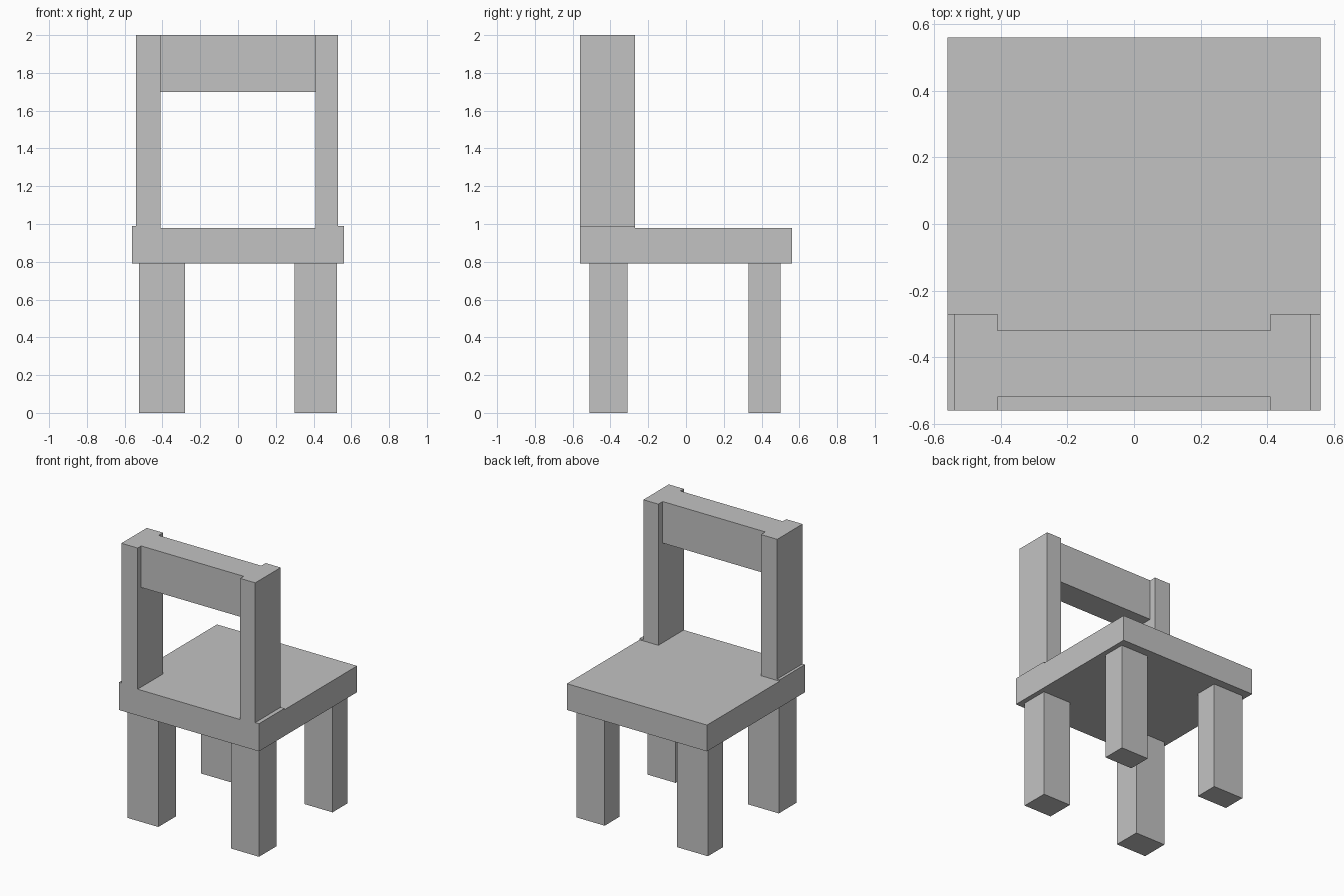
import bpy
import bmesh
from mathutils import Vector

cube = bpy.data.objects.get("Cube")
if cube:
    bpy.data.objects.remove(cube, do_unlink=True)

grey = bpy.data.materials.new("plain_grey")
grey.use_nodes = True
COLOUR = (0.545, 0.545, 0.545, 1)
grey.diffuse_color = COLOUR
grey.node_tree.nodes["Principled BSDF"].inputs["Base Color"].default_value = COLOUR


def box(name, x, y, z):
    """Flat-shaded box from its (min, max) extent on each axis."""
    low, high = (Vector(corner) for corner in zip(x, y, z))
    bm = bmesh.new()
    bmesh.ops.create_cube(bm, size=1)
    bmesh.ops.scale(bm, vec=high - low, verts=bm.verts)
    bmesh.ops.translate(bm, vec=(low + high) / 2, verts=bm.verts)
    mesh = bpy.data.meshes.new(name)
    bm.to_mesh(mesh)
    bm.free()
    mesh.materials.append(grey)
    obj = bpy.data.objects.new(name, mesh)
    bpy.context.collection.objects.link(obj)
    return obj


SEAT_BOTTOM, SEAT_TOP, PAD_TOP, TOP = 0.79, 0.98, 0.99, 2.0
HALF = 0.56
POST_Y = (-HALF, -0.27)

# Seat slab
box("seat", (-HALF, HALF), (-HALF, HALF), (SEAT_BOTTOM, SEAT_TOP))

# Legs, slightly different in thickness on each side
leg_x = {"right": (-0.525, -0.28), "left": (0.30, 0.525)}
leg_y = {"front": (-0.51, -0.31), "back": (0.33, 0.50)}
for side, x in leg_x.items():
    for end, y in leg_y.items():
        box(f"{end}_{side}_leg", x, y, (0, SEAT_BOTTOM))

# Backrest posts, each on a thin raised pad that reaches the seat edge
post_x = {"right": (-0.54, -0.41), "left": (0.41, 0.53)}
pad_x = {"right": (-HALF, -0.41), "left": (0.41, HALF)}
for side in post_x:
    box(f"{side}_post_pad", pad_x[side], POST_Y, (SEAT_TOP, PAD_TOP))
    box(f"{side}_backrest_post", post_x[side], POST_Y, (PAD_TOP, TOP))

# Rail between the posts
box("backrest_rail", (-0.41, 0.41), (-0.52, -0.32), (1.70, TOP))
